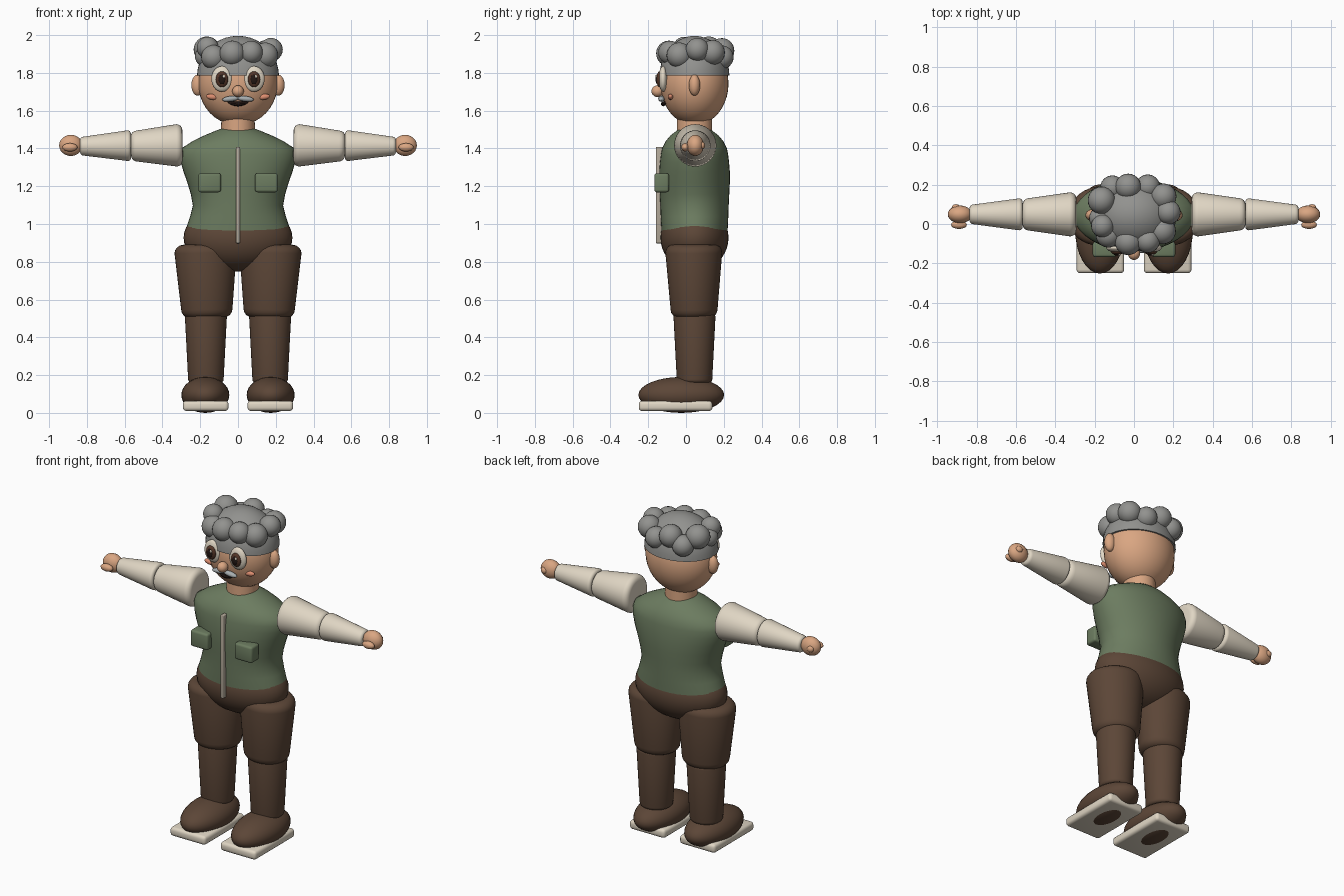
import bpy, bmesh, math
from mathutils import Matrix, Vector

if "Cube" in bpy.data.objects:
    bpy.data.objects.remove(bpy.data.objects["Cube"])


def material(name, srgb):
    m = bpy.data.materials.new(name)
    lin = [((c / 255 + 0.055) / 1.055) ** 2.4 for c in srgb]
    m.diffuse_color = (*lin, 1)
    m.use_nodes = True
    m.node_tree.nodes["Principled BSDF"].inputs["Base Color"].default_value = m.diffuse_color
    return m


SKIN = material("skin", (218, 166, 130))
HAIR = material("grey_hair", (146, 146, 143))
GREEN = material("vest_green", (108, 124, 96))
BROWN = material("trouser_brown", (92, 70, 55))
CREAM = material("cream", (224, 214, 196))
ZIP = material("zip_beige", (180, 170, 154))
DARK = material("dark", (36, 24, 20))
CHEEK = material("cheek_pink", (222, 142, 112))
TACHE = material("moustache_grey", (168, 174, 176))
IRIS = material("iris_brown", (84, 54, 40))

CY = 0.045  # depth of the body axis


def finish(name, bm, mat, angle=40):
    bmesh.ops.recalc_face_normals(bm, faces=bm.faces)
    me = bpy.data.meshes.new(name)
    bm.to_mesh(me)
    bm.free()
    me.materials.append(mat)
    ob = bpy.data.objects.new(name, me)
    bpy.context.collection.objects.link(ob)
    bpy.ops.object.select_all(action='DESELECT')
    ob.select_set(True)
    bpy.context.view_layer.objects.active = ob
    bpy.ops.object.shade_smooth_by_angle(angle=math.radians(angle))
    return ob


def ball(name, loc, size, mat, tilt=0, cut=None, seg=32):
    """Ellipsoid, tilted about y; cut removes everything under that height."""
    bm = bmesh.new()
    bmesh.ops.create_uvsphere(bm, u_segments=seg, v_segments=seg // 2, radius=1)
    bm.transform(Matrix.Translation(loc) @ Matrix.Rotation(tilt, 4, 'Y')
                 @ Matrix.Diagonal((*size, 1)))
    if cut is not None:
        geom = bm.verts[:] + bm.edges[:] + bm.faces[:]
        bmesh.ops.bisect_plane(bm, geom=geom, plane_co=(0, 0, cut),
                               plane_no=(0, 0, -1), clear_outer=True)
        bmesh.ops.holes_fill(bm, edges=[e for e in bm.edges if e.is_boundary])
    return finish(name, bm, mat)


def loft(name, rows, mat, place=Matrix(), seg=40):
    """Stack of elliptical rings (height, rx, ry) with capped ends."""
    bm = bmesh.new()
    rings = []
    for z, rx, ry in rows:
        rings.append([bm.verts.new(place @ Vector((
            rx * math.cos(2 * math.pi * i / seg),
            ry * math.sin(2 * math.pi * i / seg), z))) for i in range(seg)])
    for a, b in zip(rings, rings[1:]):
        for i in range(seg):
            j = (i + 1) % seg
            bm.faces.new((a[i], a[j], b[j], b[i]))
    bm.faces.new(rings[0])
    bm.faces.new(rings[-1])
    return finish(name, bm, mat)


def limb(name, start, end, r0, r1, mat, rnd=0.03, squash=1.0):
    """Tapered round limb with rounded rims from start to end."""
    start, end = Vector(start), Vector(end)
    length = (end - start).length
    arc = [math.radians(a) for a in (0, 22, 45, 67, 90)]
    rows = [(rnd * (1 - math.sin(a)), r0 - rnd * (1 - math.cos(a)))
            for a in reversed(arc)]
    rows += [(length - rnd * (1 - math.sin(a)), r1 - rnd * (1 - math.cos(a)))
             for a in arc]
    turn = (end - start).to_track_quat('Z', 'Y').to_matrix().to_4x4()
    return loft(name, [(z, r, r * squash) for z, r in rows], mat,
                Matrix.Translation(start) @ turn)


def box(name, lo, hi, mat, bevel):
    lo, hi = Vector(lo), Vector(hi)
    bm = bmesh.new()
    bmesh.ops.create_cube(bm, size=1)
    bm.transform(Matrix.Translation((lo + hi) / 2) @ Matrix.Diagonal((*(hi - lo), 1)))
    bmesh.ops.bevel(bm, geom=bm.edges[:], offset=bevel, segments=3,
                    profile=0.5, affect='EDGES')
    return finish(name, bm, mat)


# vest, neck and hips
loft("vest", [(0.92, .286, .173), (0.98, .274, .176), (1.04, .254, .179),
              (1.10, .239, .181), (1.16, .250, .184), (1.22, .268, .187),
              (1.28, .289, .187), (1.33, .303, .183), (1.37, .307, .178),
              (1.405, .295, .171), (1.44, .242, .153), (1.47, .180, .128),
              (1.495, .120, .096), (1.51, .08, .07)], GREEN,
     Matrix.Translation((0, CY, 0)))
loft("neck", [(1.46, .09, .093), (1.58, .088, .093)], SKIN,
     Matrix.Translation((0, CY, 0)))
ball("hips", (0, CY, 0.93), (.288, .18, .18), BROWN, seg=40)

# vest front
box("zip", (-.011, -.16, .90), (.011, -.12, 1.41), ZIP, .005)

# head and hair
ball("head", (0, CY, 1.745), (.21, .18, .22), SKIN, seg=40)
ball("hair_cap", (0, CY, 1.785), (.217, .185, .213), HAIR, cut=1.788, seg=40)
curls = [(-.03, .19, 1.92, .066), (-.165, .12, 1.925, .070), (-.17, .03, 1.89, .058),
         (-.13, -.055, 1.885, .065), (-.03, -.09, 1.905, .068), (.07, -.085, 1.91, .062),
         (.145, -.035, 1.895, .068), (.175, .06, 1.925, .062), (.15, .14, 1.91, .066),
         (.07, .19, 1.885, .062), (-.11, .185, 1.88, .062), (-.16, -.01, 1.935, .058)]
for n, (x, y, z, r) in enumerate(curls):
    ball("curl_%d" % n, (x, y, z), (r, r, r), HAIR, seg=24)

# nose and mouth
ball("nose", (0, -.15, 1.705), (.031, .033, .031), SKIN, seg=20)
bm = bmesh.new()
steps, sides, path = 12, 8, []
for i in range(steps + 1):
    t = i / steps * 2 - 1
    r = .004 + .009 * (1 - t * t)
    path.append([bm.verts.new((.065 * t, -.120 + .022 * t * t + r * math.cos(a),
                               1.638 + .018 * t * t + r * math.sin(a)))
                 for a in [k * 2 * math.pi / sides for k in range(sides)]])
for a, b in zip(path, path[1:]):
    for k in range(sides):
        m = (k + 1) % sides
        bm.faces.new((a[k], a[m], b[m], b[k]))
bm.faces.new(path[0])
bm.faces.new(path[-1])
finish("mouth", bm, DARK)

for s, side in ((-1, "right"), (1, "left")):
    # face
    ball(side + "_ear", (s * .213, CY, 1.737), (.034, .03, .056), SKIN, seg=20)
    ball(side + "_eye", (s * .085, -.121, 1.77), (.056, .024, .068), CREAM, seg=28)
    ball(side + "_iris", (s * .085, -.140, 1.768), (.033, .017, .042), IRIS, seg=20)
    ball(side + "_pupil", (s * .085, -.152, 1.768), (.019, .009, .026), DARK, seg=16)
    ball(side + "_eye_glint", (s * .085 + .010, -.157, 1.783), (.007, .005, .009),
         CREAM, seg=12)
    ball(side + "_moustache", (s * .038, -.130, 1.665), (.046, .017, .015), TACHE,
         tilt=s * .12, seg=20)
    ball(side + "_cheek", (s * .138, -.082, 1.675), (.032, .014, .015), CHEEK,
         tilt=-s * .15, seg=20)

    # chest pocket
    x0, x1 = sorted((s * .09, s * .21))
    box(side + "_pocket", (x0, -.168, 1.17), (x1, -.09, 1.27), GREEN, .013)

    # sleeves and hand
    limb(side + "_upper_sleeve", (s * .293, CY + .004, 1.419),
         (s * .567, CY + .004, 1.414), .112, .082, CREAM, .032)
    limb(side + "_lower_sleeve", (s * .566, CY + .004, 1.417),
         (s * .836, CY + .004, 1.414), .081, .050, CREAM, .018)
    ball(side + "_hand", (s * .885, CY + .004, 1.418), (.062, .045, .056), SKIN, seg=24)
    ball(side + "_thumb", (s * .89, -.004, 1.408), (.040, .021, .022), SKIN, seg=20)
    ball(side + "_knuckle", (s * .905, .083, 1.418), (.022, .018, .020), SKIN, seg=16)

    # leg
    limb(side + "_thigh", (s * .164, CY - .002, .505), (s * .173, CY - .004, .895),
         .124, .150, BROWN, .045, squash=1.1)
    limb(side + "_shin", (s * .17, CY, .16), (s * .17, CY, .53),
         .094, .111, BROWN, .02)

    # shoe and sole
    ball(side + "_shoe", (s * .173, -.025, .097), (.127, .227, .095), BROWN)
    x0, x1 = sorted((s * .05, s * .292))
    box(side + "_sole", (x0, -.25, .012), (x1, .14, .066), CREAM, .018)

# settle the feet exactly on the ground
low = min((o.matrix_world @ v.co).z for o in bpy.data.objects for v in o.data.vertices)
for o in bpy.data.objects:
    o.location.z -= low
